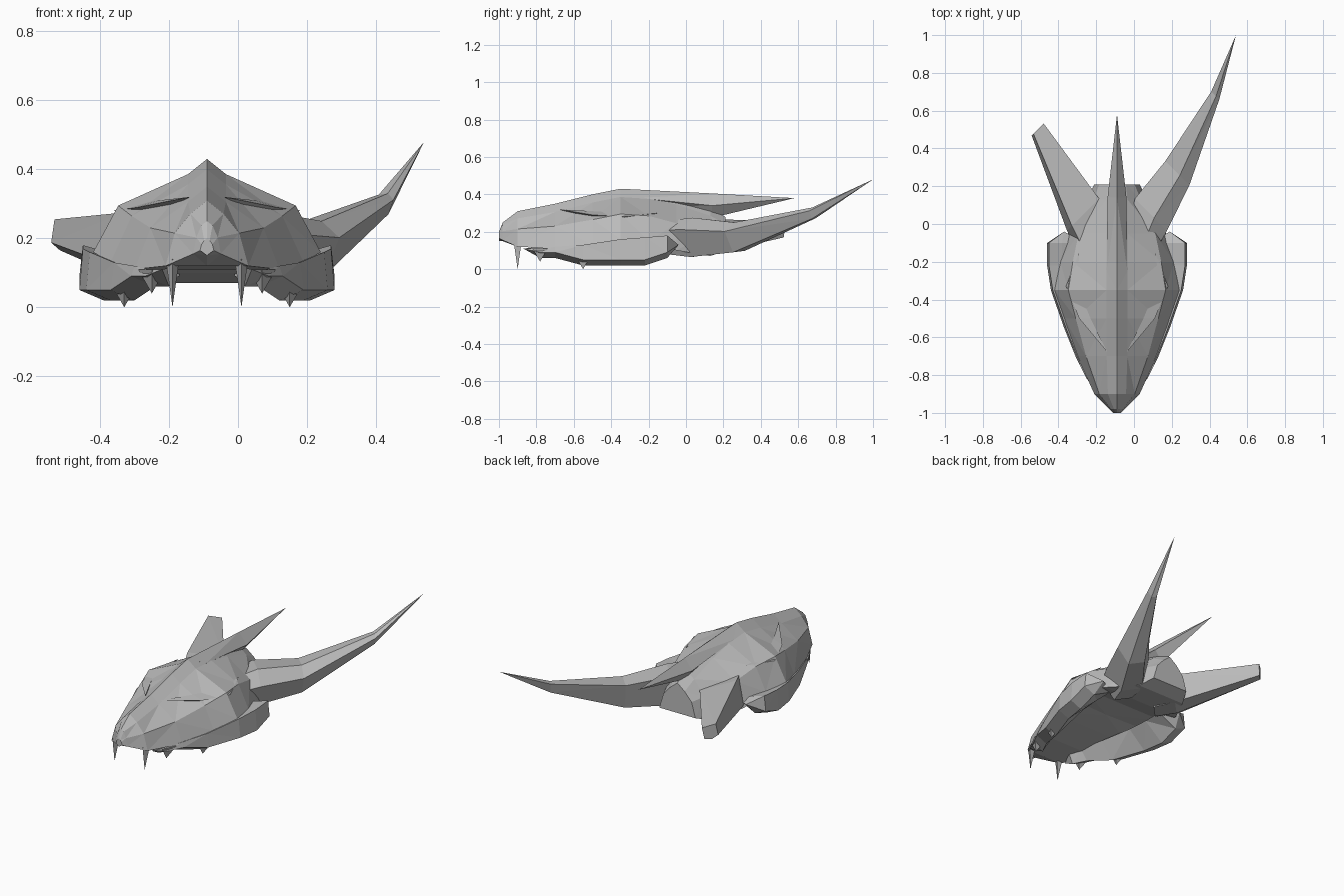
import bpy, bmesh
from mathutils import Vector

cube = bpy.data.objects.get("Cube")
if cube:
    bpy.data.objects.remove(cube)

SKULL_AXIS = Vector((-.09, 0, 0))

bone = bpy.data.materials.new("grey_bone")
bone.use_nodes = True
bone.diffuse_color = (.5, .5, .5, 1)
shader = bone.node_tree.nodes["Principled BSDF"]
shader.inputs["Base Color"].default_value = bone.diffuse_color


def loft(name, rings):
    """Skin a list of point rings; a one-point ring becomes a tip."""
    bm = bmesh.new()
    rows = [[bm.verts.new(SKULL_AXIS + Vector(point)) for point in ring] for ring in rings]
    for near, far in zip(rows, rows[1:]):
        count = max(len(near), len(far))
        for i in range(count):
            j = (i + 1) % count
            if len(far) == 1:
                bm.faces.new((near[i], near[j], far[0]))
            elif len(near) == 1:
                bm.faces.new((near[0], far[j], far[i]))
            else:
                bm.faces.new((near[i], near[j], far[j], far[i]))
    for row in (rows[0], rows[-1]):
        if len(row) > 2:
            bm.faces.new(row)
    bmesh.ops.recalc_face_normals(bm, faces=bm.faces)
    quads = [face for face in bm.faces if len(face.verts) == 4]
    bmesh.ops.triangulate(bm, faces=quads)
    mesh = bpy.data.meshes.new(name)
    bm.to_mesh(mesh)
    bm.free()
    mesh.materials.append(bone)
    part = bpy.data.objects.new(name, mesh)
    bpy.context.collection.objects.link(part)


def flip(rings):
    return [[(-x, y, z) for x, y, z in ring] for ring in rings]


def pair(name, rings):
    loft("left_" + name, rings)
    loft("right_" + name, flip(rings))


def sweep(path, outline, across):
    """Place an outline along a path of (centre, half width, half height)."""
    rings = []
    for centre, width, height in path:
        middle = Vector(centre)
        if width:
            rings.append([middle + across * side * width + Vector((0, 0, up * height))
                          for side, up in outline])
        else:
            rings.append([middle])
    return rings


# Skull: each section follows from its half width, ridge height and lip height
def skull_section(y, width, ridge, lip):
    shoulder = min(.055, width * .4)
    brow_height = (ridge + lip) / 2
    palate = min(lip, .15)
    half = [(shoulder, ridge - shoulder * .8), (width * .78, brow_height), (width, lip)]
    left = [(x, y, z) for x, z in half]
    right = [(-x, y, z) for x, z in reversed(half)]
    return [(0, y, ridge)] + left + [(0, y, palate)] + right


skull_stations = [
    (-1, .02, .2, .165),
    (-.98, .04, .25, .155),
    (-.9, .12, .31, .12),
    (-.7, .21, .35, .11),
    (-.5, .28, .4, .13),
    (-.35, .33, .43, .16),
    (-.2, .3, .42, .15),
    (-.05, .26, .39, .1),
    (.13, .16, .33, .07),
    (.21, .12, .28, .1),
]
loft("skull", [skull_section(*station) for station in skull_stations])

# Crest spike running back from the peak of the skull
diamond = [(0, 1), (1, 0), (0, -1), (-1, 0)]
crest_path = [
    ((0, -.35, .43), 0, 0),
    ((0, -.25, .38), .055, .045),
    ((0, .14, .34), .05, .065),
    ((0, .58, .38), 0, 0),
]
loft("crest_spike", sweep(crest_path, diamond, Vector((1, 0, 0))))

# Shallow brow ridges along the eye line
wedge = [(-1, 1), (1, 0), (-1, -1)]
brow_path = [
    ((.05, -.68, .32), 0, 0),
    ((.17, -.5, .29), .03, .02),
    ((.24, -.33, .28), .03, .02),
    ((.2, -.15, .3), 0, 0),
]
pair("brow", sweep(brow_path, wedge, Vector((1, 0, 0))))


# Cheek flanges: upright outside, sloping inward and up to the palate beneath
def cheek_section(y, x, top, bottom):
    return [(x, y, top), (x + .01, y, bottom + .03), (x - .06, y, bottom),
            (x * .5, y, .12), (x - .07, y, top - .02)]


cheek_stations = [
    (-.78, .17, .11, .06),
    (-.7, .21, .12, .06),
    (-.55, .27, .13, .02),
    (-.35, .34, .16, .02),
    (-.22, .36, .17, .02),
    (-.1, .36, .18, .06),
]
cheek = [cheek_section(*station) for station in cheek_stations]
pair("cheek_flange", [[(.13, -.87, .11)]] + cheek + [[(.28, -.04, .13)]])


# Teeth: slim three-sided spikes along the lip
def tooth(name, x, y, top, tip, radius):
    base = [(x - radius, y + radius, top), (x + radius, y + radius, top), (x, y - radius, top)]
    pair(name, [base, [(x, y, tip)]])


tooth("front_fang", .1, -.9, .14, 0, .02)
tooth("middle_tooth", .16, -.78, .11, .04, .04)
tooth("rear_tooth", .24, -.55, .07, 0, .04)

# Horns: both grow from one buried root, with a five-sided outline on the diagonal
diagonal = Vector((1, -1, 0)).normalized()
horn_root = [((.13, -.08, .17), .1, .09), ((.18, .05, .17), .12, .105)]

# Long left horn sweeping back and up
long_outline = [(-1, .9), (.2, 1), (1, .4), (.3, -1), (-.7, -.9)]
long_path = horn_root + [
    ((.32, .27, .17), .09, .08),
    ((.52, .68, .3), .03, .03),
    ((.63, 1, .48), 0, 0),
]
loft("left_horn", sweep(long_path, long_outline, diagonal))

# Broken right horn with a blunt end
broken_outline = [(-1, .6), (.7, 1), (1, -.5), (.2, -1), (-.7, -.9)]
broken_path = horn_root + [((.42, .5, .21), .045, .045)]
loft("right_broken_horn", flip(sweep(broken_path, broken_outline, diagonal)))
